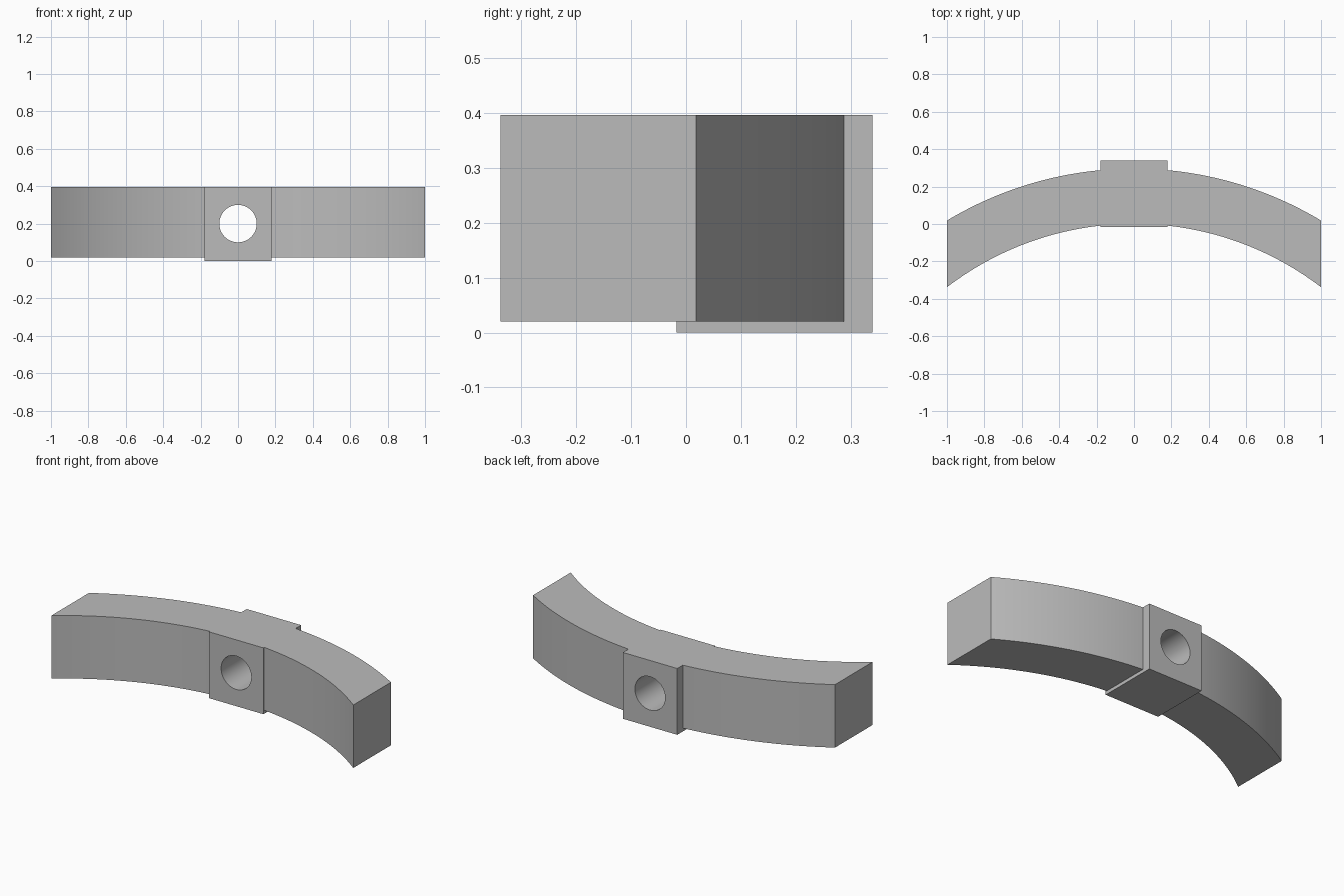
import bpy
import bmesh
import math

if "Cube" in bpy.data.objects:
    bpy.data.objects.remove(bpy.data.objects["Cube"], do_unlink=True)

BOTTOM, TOP = 0.02, 0.397
BLOCK_HALF = 0.18
CENTRE_Y = -1.644
R_OUTER, R_INNER = 1.94, 1.645
STEPS = 24

grey = bpy.data.materials.new("plain_grey")
grey.use_nodes = True
colour = (0.5, 0.5, 0.5, 1)
grey.diffuse_color = colour
grey.node_tree.nodes["Principled BSDF"].inputs["Base Color"].default_value = colour


def prism(name, outline, bottom, top):
    """Extrude a plan outline upward into a solid."""
    bm = bmesh.new()
    base = bm.faces.new([bm.verts.new((x, y, bottom)) for x, y in outline])
    grown = bmesh.ops.extrude_face_region(bm, geom=[base])
    moved = [v for v in grown["geom"] if isinstance(v, bmesh.types.BMVert)]
    bmesh.ops.translate(bm, verts=moved, vec=(0, 0, top - bottom))
    bmesh.ops.recalc_face_normals(bm, faces=bm.faces)
    mesh = bpy.data.meshes.new(name)
    bm.to_mesh(mesh)
    bm.free()
    mesh.materials.append(grey)
    obj = bpy.data.objects.new(name, mesh)
    bpy.context.collection.objects.link(obj)
    return obj


def select_only(obj):
    bpy.ops.object.select_all(action="DESELECT")
    obj.select_set(True)
    bpy.context.view_layer.objects.active = obj


def arc(radius, side):
    """Plan points on a circle from the block to the flat wing end."""
    a = math.asin(BLOCK_HALF / radius)
    b = math.asin(1 / radius)
    angles = [a + (b - a) * i / STEPS for i in range(STEPS + 1)]
    return [(side * radius * math.sin(t), CENTRE_Y + radius * math.cos(t))
            for t in angles]


# Curved wings on both sides
for name, side in (("left_wing", 1), ("right_wing", -1)):
    wing = prism(name, arc(R_OUTER, side) + arc(R_INNER, side)[::-1], BOTTOM, TOP)
    select_only(wing)
    bpy.ops.object.shade_smooth_by_angle(angle=math.radians(30))

# Centre block, slightly proud at front, back and underside
front, back = -0.017, 0.34
block = prism("centre_block", [(-BLOCK_HALF, front), (BLOCK_HALF, front),
                               (BLOCK_HALF, back), (-BLOCK_HALF, back)], 0, TOP)

# Round bore through the block
bpy.ops.mesh.primitive_cylinder_add(vertices=64, radius=0.1, depth=1,
                                    location=(0, 0.16, 0.2),
                                    rotation=(math.pi / 2, 0, 0))
cutter = bpy.context.object
cutter.name = "bore_cutter"
cutter.hide_render = True
cutter.data.materials.append(grey)
bore = block.modifiers.new("bore", "BOOLEAN")
bore.operation = "DIFFERENCE"
bore.solver = "EXACT"
bore.object = cutter
select_only(block)
bpy.ops.object.modifier_apply(modifier=bore.name)
bpy.data.objects.remove(cutter, do_unlink=True)
bpy.ops.object.shade_smooth_by_angle(angle=math.radians(30))
